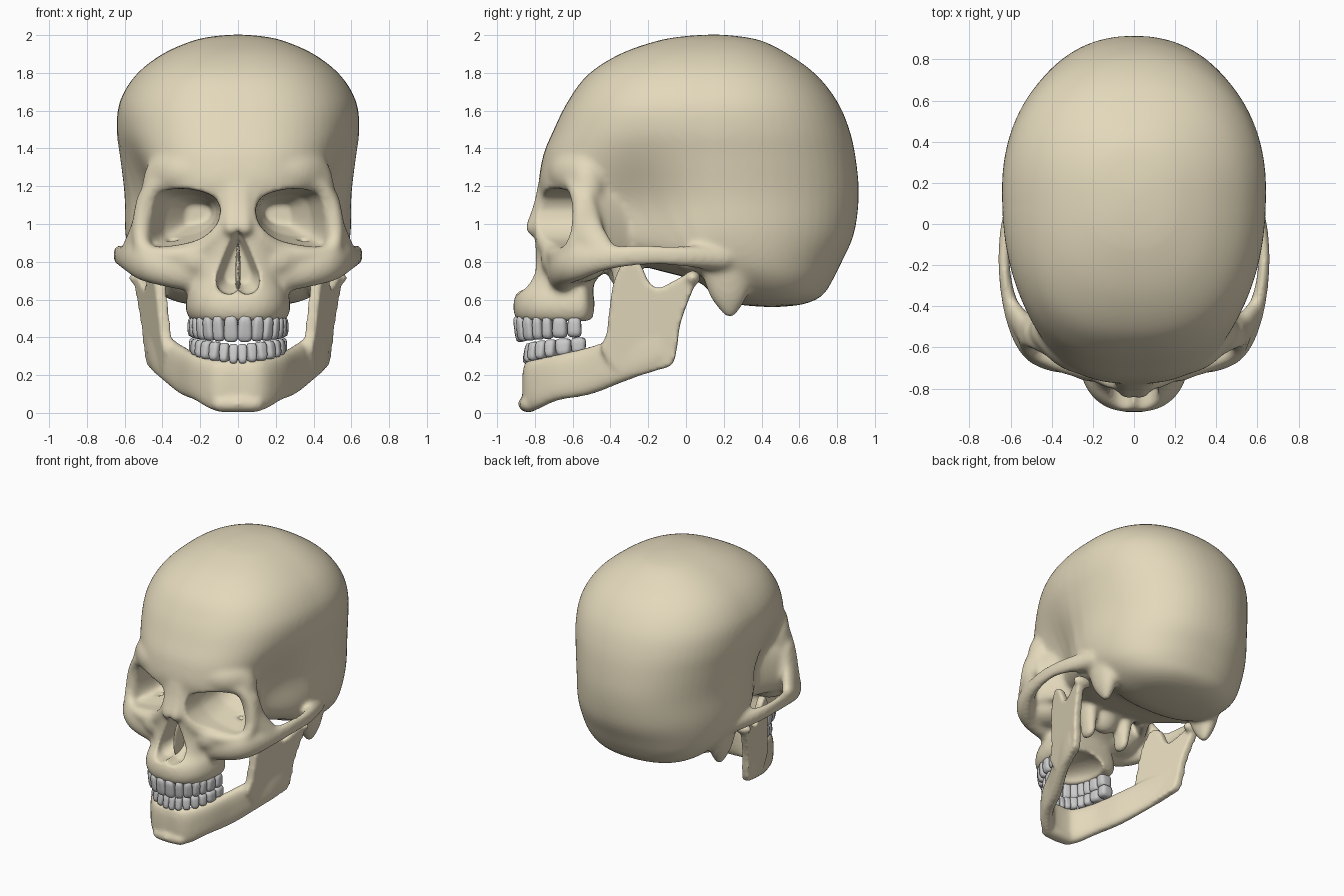
import bpy, bmesh, math
from mathutils import Vector

if "Cube" in bpy.data.objects:
    bpy.data.objects.remove(bpy.data.objects["Cube"])

bone_mat = bpy.data.materials.new("bone")
bone_mat.diffuse_color = (0.77, 0.69, 0.5, 1)
bone_mat.use_nodes = True
bone_mat.node_tree.nodes["Principled BSDF"].inputs["Base Color"].default_value = bone_mat.diffuse_color

# unit sphere template
tmp = bmesh.new()
bmesh.ops.create_icosphere(tmp, subdivisions=3, radius=1)
tmp.verts.index_update()
SV = [v.co.copy() for v in tmp.verts]
SF = [[v.index for v in f.verts] for f in tmp.faces]
tmp.free()


def spline(rows, k=6):
    out, n = [], len(rows)
    for i in range(n - 1):
        q = rows[max(i - 1, 0)], rows[i], rows[i + 1], rows[min(i + 2, n - 1)]
        for j in range(k):
            t = j / k
            out.append(tuple(0.5 * (2 * b + (c - a) * t + (2 * a - 5 * b + 4 * c - d) * t * t
                                    + (3 * b - a - 3 * c + d) * t ** 3) for a, b, c, d in zip(*q)))
    return out + [tuple(rows[-1])]


def bead(part, c, r, p=2):
    V, F = part
    base = len(V)
    for v in SV:
        q = (math.hypot(v.x, v.y) ** p + abs(v.z) ** p) ** (1 / p)
        V.append(tuple(c[i] + v[i] / q * r[i] for i in range(3)))
    F.extend([i + base for i in f] for f in SF)


def strand(part, rows, k=6, p=2):
    """Mirrored chain of overlapping beads: x, y, z, rx, ry, rz."""
    for s in (1, -1):
        for x, y, z, *r in spline(rows, k):
            bead(part, (x * s, y, z), r, p)


def loft(part, rings):
    V, F = part
    base, n = len(V), len(rings[0])
    for ring in rings:
        V.extend(ring)
    for k in range(len(rings) - 1):
        o = base + k * n
        F.extend([o + i, o + (i + 1) % n, o + n + (i + 1) % n, o + n + i] for i in range(n))
    F.append([base + i for i in range(n)])
    F.append([len(V) - n + i for i in range(n)])


def sgnpow(v, e):
    return math.copysign(abs(v) ** e, v)


def slices(part, rows, pf, pb, warp=lambda x, y, z: (x, y, z), n=64):
    """Stack of egg outlines: z, y front, y back, y widest, half width."""
    rings = []
    for z, yf, yb, yc, w in spline(rows, 5):
        ring = []
        for i in range(n):
            c, s = math.cos(math.tau * i / n), math.sin(math.tau * i / n)
            d, p = (yb - yc, pb) if s > 0 else (yc - yf, pf)
            ring.append(warp(w * sgnpow(c, 2 / p), yc + d * sgnpow(s, 2 / p), z))
        rings.append(ring)
    loft(part, rings)


def make(name, part, mat=None):
    me = bpy.data.meshes.new(name)
    me.from_pydata(part[0], [], part[1])
    bm = bmesh.new()
    bm.from_mesh(me)
    bmesh.ops.recalc_face_normals(bm, faces=bm.faces[:])
    for f in bm.faces:
        f.smooth = True
    bm.to_mesh(me)
    bm.free()
    ob = bpy.data.objects.new(name, me)
    bpy.context.scene.collection.objects.link(ob)
    if mat:
        me.materials.append(mat)
    return ob


def fuse(ob, size, cutter=None, smooth=5):
    def soften(n):
        s = ob.modifiers.new("soften", 'SMOOTH')
        s.factor, s.iterations = 0.5, n

    def remesh():
        m = ob.modifiers.new("fuse", 'REMESH')
        m.mode, m.voxel_size, m.use_smooth_shade = 'VOXEL', size, True
    remesh()
    if cutter:
        soften(14)
        b = ob.modifiers.new("cut", 'BOOLEAN')
        b.operation, b.solver, b.object = 'DIFFERENCE', 'EXACT', cutter
        remesh()
    soften(smooth)


# cranium with hollowed temples
skull = ([], [])


def temple(x, y, z):
    g = math.exp(-((y + 0.3) / 0.26) ** 2 - ((z - 1.04) / 0.3) ** 2)
    return x * (1 - 0.25 * g), y, z


slices(skull, [
    (2.003, .13, .17, .15, .01), (1.995, .0, .27, .15, .12), (1.97, -.15, .40, .15, .24),
    (1.90, -.35, .54, .15, .40), (1.79, -.52, .69, .15, .54), (1.65, -.625, .80, .15, .625),
    (1.5, -.70, .865, .15, .643), (1.34, -.762, .9, .15, .625), (1.15, -.765, .915, .15, .605),
    (.95, -.6, .89, .18, .60), (.8, -.3, .825, .26, .565), (.7, .05, .775, .36, .5),
    (.62, .15, .72, .42, .40), (.575, .27, .62, .45, .26), (.56, .44, .48, .46, .02)], 2.5, 2.2, temple)

# upper jaw and skull base
slices(skull, [
    (.485, -.895, -.49, -.56, .25), (.55, -.915, -.48, -.56, .278), (.63, -.90, -.49, -.56, .268),
    (.70, -.84, -.48, -.55, .245), (.8, -.805, -.38, -.5, .27), (.92, -.80, -.35, -.5, .29),
    (1.02, -.78, -.35, -.5, .26)], 2.5, 2.5)
bead(skull, (0, -.35, .92), (.28, .3, .14))
bead(skull, (0, -.33, .82), (.13, .1, .17))
strand(skull, [(.16, -.31, .86, .07, .09, .08), (.15, -.32, .6, .035, .07, .05)], 10)
# joint sockets of the jaw
strand(skull, [(.42, .08, .82, .13, .15, .09)] * 2, 1)
# brow mass behind the sockets
strand(skull, [(.1, -.655, 1.25, .12, .11, .12), (.28, -.6, 1.27, .13, .12, .13),
               (.405, -.525, 1.24, .09, .10, .13), (.465, -.53, 1.1, .055, .07, .1)], 6)
# socket floor and cheek front
strand(skull, [(.2, -.6, .81, .17, .17, .13), (.32, -.56, .81, .15, .15, .12)], 4)
# nasal bones
strand(skull, [(.02, -.735, 1.2, .07, .05, .05), (.025, -.765, 1.09, .055, .045, .05),
               (.03, -.81, .98, .05, .04, .045)])
# eye socket rims
rim = [(.07, -.73, 1.13), (.16, -.71, 1.21), (.29, -.665, 1.24), (.42, -.595, 1.21), (.495, -.56, 1.1),
       (.515, -.565, .97), (.49, -.61, .86), (.35, -.68, .835), (.2, -.72, .86), (.1, -.76, .96), (.07, -.73, 1.13)]
strand(skull, [q + (.046, .046, .046) for q in rim])
# side walls of the sockets and the cheekbone flare
strand(skull, [(.505, -.55, .99, .045, .06, .19), (.31, -.26, .99, .06, .08, .22)], 10)
strand(skull, [(.505, -.53, 1.08, .04, .06, .1), (.53, -.51, .95, .04, .08, .1), (.585, -.43, .85, .035, .07, .06)], 6)
# cheekbones and arches
strand(skull, [(.25, -.655, .74, .08, .08, .1), (.4, -.64, .77, .08, .075, .1), (.51, -.57, .80, .06, .08, .1),
               (.59, -.43, .82, .04, .06, .07), (.63, -.22, .835, .03, .06, .058),
               (.615, -.02, .83, .035, .06, .058), (.53, .17, .82, .07, .1, .07)], 9)
# mastoid processes
strand(skull, [(.455, .22, .8, .1, .15, .1), (.455, .225, .65, .07, .11, .08), (.45, .232, .55, .035, .045, .05)])

# cutters: eye sockets, nose opening, palate
cut = ([], [])
eye = [(.088, 1.08), (.13, 1.15), (.275, 1.19), (.42, 1.165), (.47, 1.04), (.475, .915),
       (.42, .875), (.22, .91), (.115, .99), (.088, 1.08)]
for s in (1, -1):
    loft(cut, [[(s * (cx + (x - .28) * k), y, cz + (z - 1.03) * k) for x, z in spline(eye, 5)[:-1]]
               for y, k, cx, cz in [(-1, 1, .28, 1.03), (-.6, .97, .28, 1.03),
                                    (-.42, .72, .25, 1.04), (-.3, .35, .21, 1.05)]])
half = spline([(0, .975), (.045, .9), (.095, .78), (.118, .71), (.1, .645), (.04, .625), (0, .65)], 4)
nose = half + [(-x, z) for x, z in half[-2:0:-1]]
loft(cut, [[(x * k, y, .78 + (z - .78) * k) for x, z in nose] for y, k in [(-1, 1), (-.78, .97), (-.68, .6)]])
bead(cut, (0, -.62, .48), (.17, .22, .1))
cutter = make("opening_cutter", cut)
cutter.hide_render = True
cutter.display_type = 'WIRE'
fuse(make("cranium", skull, bone_mat), .013, cutter)

septum = ([], [])
bead(septum, (0, -.7, .75), (.014, .09, .15))
make("nasal_septum", septum, bone_mat)

# lower jaw: body, chin, ramus plates, condyles
jaw = ([], [])
strand(jaw, [(0, -.825, .145, .055, .04, .135), (.11, -.81, .145, .05, .045, .135),
             (.21, -.69, .185, .045, .045, .122), (.285, -.52, .22, .045, .05, .125),
             (.365, -.36, .275, .04, .05, .12), (.425, -.22, .32, .035, .05, .11),
             (.455, -.13, .36, .03, .04, .1)], 9, 3)
strand(jaw, [(0, -.835, .047, .07, .055, .045), (.08, -.83, .047, .06, .05, .045)], 5)
plate = [(-.4, .25), (-.27, .2), (-.14, .23), (-.075, .255), (-.05, .33), (-.03, .47), (.015, .6),
         (.06, .72), (0, .73), (-.08, .69), (-.15, .66), (-.2, .70), (-.25, .8), (-.32, .81), (-.38, .7),
         (-.405, .55), (-.42, .42), (-.45, .34), (-.4, .25)]
for s in (1, -1):
    loft(jaw, [[(s * (.455 + .26 * (y + .1) + .08 * (z - .3) + d), y, z) for y, z in spline(plate, 4)[:-1]]
               for d in (-.03, .03)])
    bead(jaw, (s * .505, .035, .715), (.075, .042, .04))
fuse(make("lower_jaw", jaw, bone_mat), .012, smooth=10)


# teeth: rounded blocks spaced along a dental arch
def teeth(name, a, b, yc, root, tip, widths):
    part = ([], [])
    path, p = [], 2.5
    for i in range(301):
        t = math.pi / 2 * i / 300
        path.append(Vector((a * math.sin(t) ** (2 / p), yc - b * max(math.cos(t), 0) ** (2 / p), 0)))
    run = [0]
    for u, v in zip(path, path[1:]):
        run.append(run[-1] + (v - u).length)
    k, at = run[-1] / sum(widths), 0
    for n, w in enumerate(widths):
        w *= k
        i = min(range(2, 299), key=lambda j: abs(run[j] - at - w / 2))
        at += w
        T = (path[i + 2] - path[i - 2]).normalized()
        N = Vector((-T.y, T.x, 0))
        f = n / (len(widths) - 1)
        z0, z1 = root[0] + (root[1] - root[0]) * f, tip[0] + (tip[1] - tip[0]) * f
        depth = .03 + .017 * f
        for s in (1, -1):
            base = len(part[0])
            for v in SV:
                u = v / sum(abs(c) ** 4 for c in v) ** .25
                q = path[i] + T * (u.x * w * .5 * (1 + .08 * u.z)) + N * (u.y * depth * (1 - .3 * (1 - f) * u.z))
                part[0].append((q.x * s, q.y, (z0 + z1) / 2 + u.z * (z1 - z0) / 2))
            part[1].extend([j + base for j in fc] for fc in SF)
    make(name, part)


teeth("upper_teeth", .22, .325, -.555, (.515, .51), (.375, .40), [.085, .068, .07, .062, .062, .09, .085])
teeth("lower_teeth", .213, .3, -.53, (.26, .31), (.365, .40), [.055, .058, .065, .065, .065, .095, .09])
